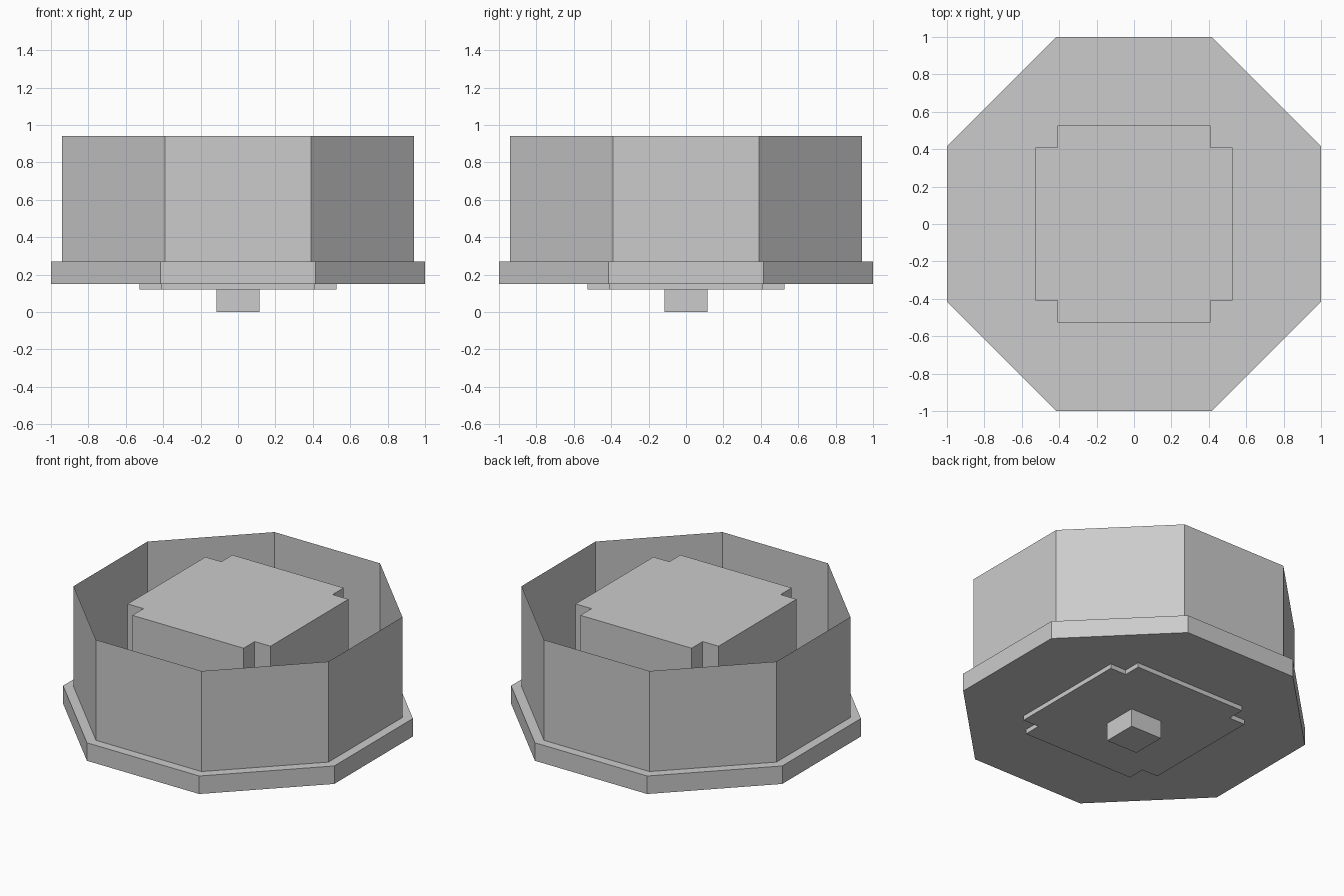
import bpy, math

if "Cube" in bpy.data.objects:
    bpy.data.objects.remove(bpy.data.objects["Cube"])


def prism(name, outline, z0, z1, caps=True):
    """Extrude a closed 2D outline from z0 to z1, optionally capped."""
    n = len(outline)
    verts = [(x, y, z) for z in (z0, z1) for x, y in outline]
    faces = [(i, (i + 1) % n, n + (i + 1) % n, n + i) for i in range(n)]
    if caps:
        faces += [tuple(reversed(range(n))), tuple(range(n, 2 * n))]
    mesh = bpy.data.meshes.new(name)
    mesh.from_pydata(verts, [], faces)
    obj = bpy.data.objects.new(name, mesh)
    bpy.context.collection.objects.link(obj)
    return obj


def octagon(apothem):
    r = apothem / math.cos(math.pi / 8)
    angles = [math.pi / 8 + i * math.pi / 4 for i in range(8)]
    return [(r * math.cos(a), r * math.sin(a)) for a in angles]


def four_fold(points):
    """Repeat a quarter outline around the z axis."""
    out = []
    for _ in range(4):
        out += points
        points = [(-y, x) for x, y in points]
    return out


# Octagonal base plate
prism("base_plate", octagon(1.0), 0.15, 0.27)

# Thin open-topped wall, a single sheet
prism("outer_wall", octagon(0.94), 0.27, 0.94, caps=False)

# Central block with notched corners, passing through the plate
prism("center_block", four_fold([(0.527, 0.41), (0.41, 0.41), (0.41, 0.527)]), 0.12, 0.94)

# Small square peg underneath
prism("bottom_peg", four_fold([(0.115, 0.115)]), 0.0, 0.12)
